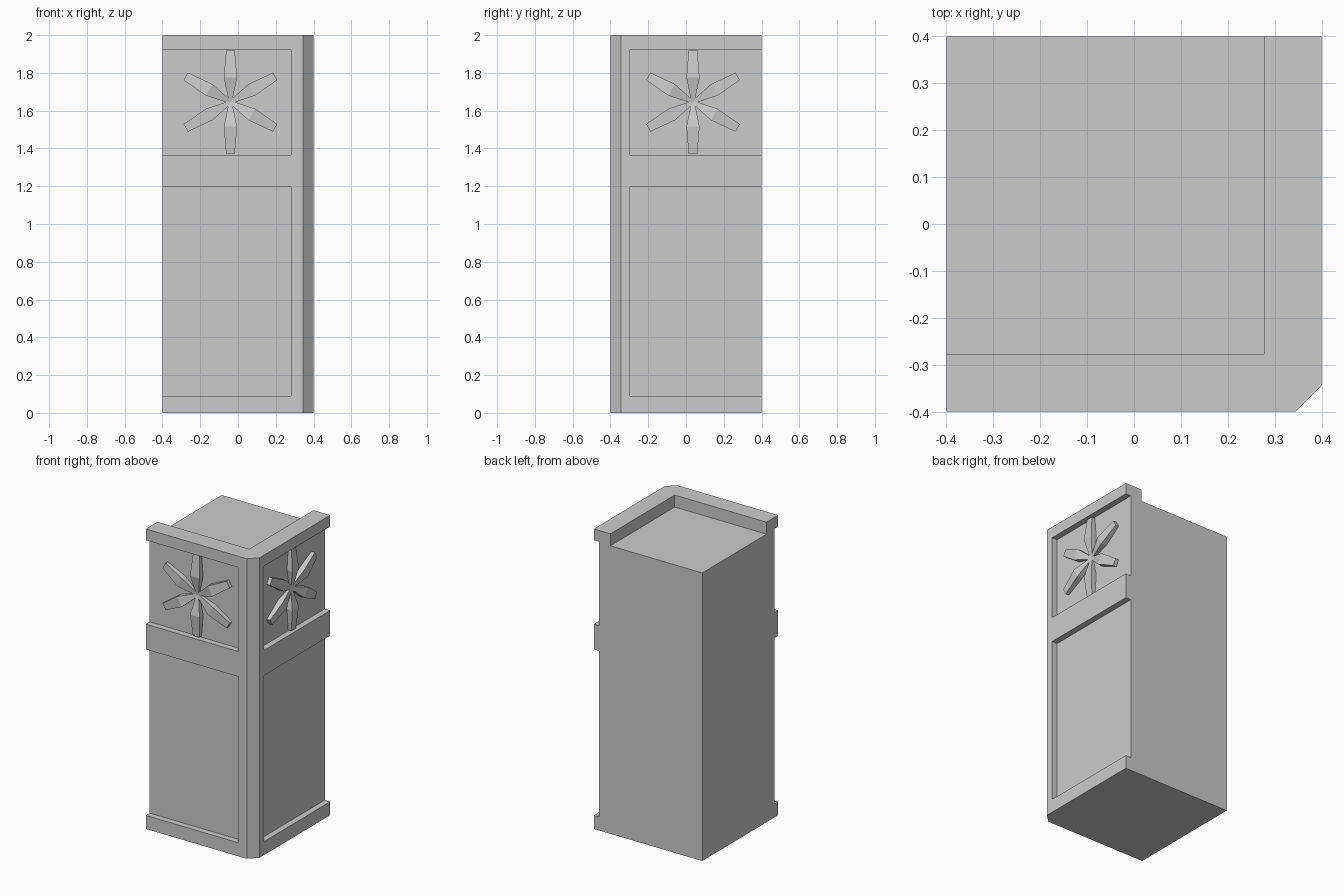
import bpy, bmesh, math
from mathutils import Vector

if "Cube" in bpy.data.objects:
    bpy.data.objects.remove(bpy.data.objects["Cube"])


def new_object(name, bm):
    bmesh.ops.recalc_face_normals(bm, faces=bm.faces)
    mesh = bpy.data.meshes.new(name)
    bm.to_mesh(mesh)
    bm.free()
    ob = bpy.data.objects.new(name, mesh)
    bpy.context.collection.objects.link(ob)
    return ob


def prism(name, plan, z0, z1):
    bm = bmesh.new()
    face = bm.faces.new([bm.verts.new((x, y, z0)) for x, y in plan])
    up = bmesh.ops.extrude_face_region(bm, geom=[face])
    bmesh.ops.translate(bm, vec=(0, 0, z1 - z0),
                        verts=[v for v in up["geom"] if isinstance(v, bmesh.types.BMVert)])
    return new_object(name, bm)


def carve(target, x0, x1, y0, y1, z0, z1):
    cutter = prism("cutter", [(x0, y0), (x1, y0), (x1, y1), (x0, y1)], z0, z1)
    mod = target.modifiers.new("recess", 'BOOLEAN')
    mod.operation, mod.solver, mod.object = 'DIFFERENCE', 'EXACT', cutter
    bpy.context.view_layer.objects.active = target
    bpy.ops.object.modifier_apply(modifier=mod.name)
    bpy.data.objects.remove(cutter)


# Pillar body with one chamfered front corner
H = 0.4
DEPTH = 0.04
body = prism("pillar_body", [(-H, -H), (0.345, -H), (H, -0.345), (H, H), (-H, H)], 0, 2)

# Recessed panels on the front and right faces, running out at the far ends
for z0, z1 in ((0.09, 1.197), (1.365, 1.925)):
    carve(body, -0.5, 0.28, -0.5, -H + DEPTH, z0, z1)
    carve(body, H - DEPTH, 0.5, -0.297, 0.5, z0, z1)

# Sunken top, leaving an L-shaped rim
carve(body, -0.5, 0.277, -0.277, 0.5, 1.92, 2.1)


# Six-petal ornament: each petal is a tapered bar, widest and tallest mid-length
def flower(name, centre, across, out):
    stations = ((0.0, 0.008, 0.010), (0.13, 0.035, 0.039), (0.273, 0.023, 0.024))
    up = Vector((0, 0, 1))
    bm = bmesh.new()
    for i in range(6):
        a = math.radians(30 + 60 * i)
        along = across * math.cos(a) + up * math.sin(a)
        side = up * math.cos(a) - across * math.sin(a)
        rings = []
        for r, w, h in stations:
            rings.append([bm.verts.new(centre + along * r + side * s * w + out * d)
                          for s, d in ((-1, -0.005), (1, -0.005), (1, h), (-1, h))])
        bm.faces.new(rings[0])
        bm.faces.new(rings[-1])
        for p, q in zip(rings, rings[1:]):
            for k in range(4):
                n = (k + 1) % 4
                bm.faces.new((p[k], p[n], q[n], q[k]))
    return new_object(name, bm)


flower("front_flower", Vector((-0.04, -H + DEPTH, 1.645)), Vector((1, 0, 0)), Vector((0, -1, 0)))
flower("side_flower", Vector((H - DEPTH, 0.037, 1.645)), Vector((0, 1, 0)), Vector((1, 0, 0)))
